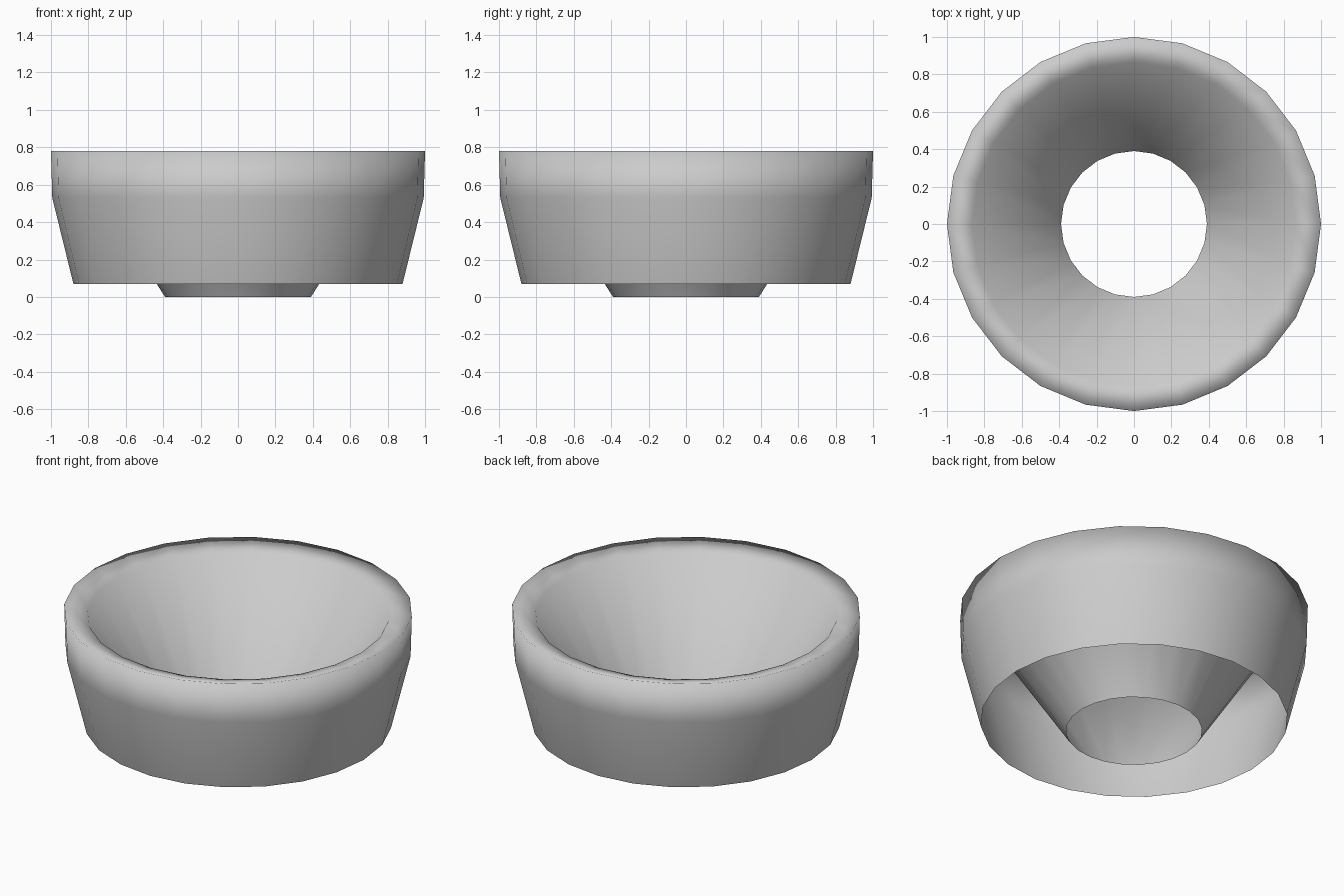
import bpy, bmesh, math
from mathutils import Vector

if "Cube" in bpy.data.objects:
    bpy.data.objects.remove(bpy.data.objects["Cube"])

# Open lathe profile (radius, height): outer skirt, rim, inner funnel
PROFILE = [(0.88, 0.07), (0.993, 0.53), (1.0, 0.78), (0.865, 0.745), (0.39, 0.0)]
SIDES = 24

bm = bmesh.new()
verts = [bm.verts.new((r, 0, z)) for r, z in PROFILE]
edges = [bm.edges.new(pair) for pair in zip(verts, verts[1:])]
bmesh.ops.spin(bm, geom=verts + edges, cent=(0, 0, 0), axis=(0, 0, 1),
               angle=math.tau, steps=SIDES, use_duplicate=False)
bmesh.ops.remove_doubles(bm, verts=bm.verts, dist=0.0005)

# Skirt faces point outward, rim and funnel faces point up
for f in bm.faces:
    f.normal_update()
    c = f.calc_center_median()
    skirt = Vector((c.x, c.y, 0)).length > 0.95 or f.normal.z ** 2 < 0.1
    want = Vector((c.x, c.y, 0)) if skirt and abs(f.normal.z) < 0.5 else Vector((0, 0, 1))
    if f.normal.dot(want) < 0:
        f.normal_flip()
    f.smooth = True

mesh = bpy.data.meshes.new("funnel_bowl")
bm.to_mesh(mesh)
bm.free()
bowl = bpy.data.objects.new("funnel_bowl", mesh)
bpy.context.collection.objects.link(bowl)
